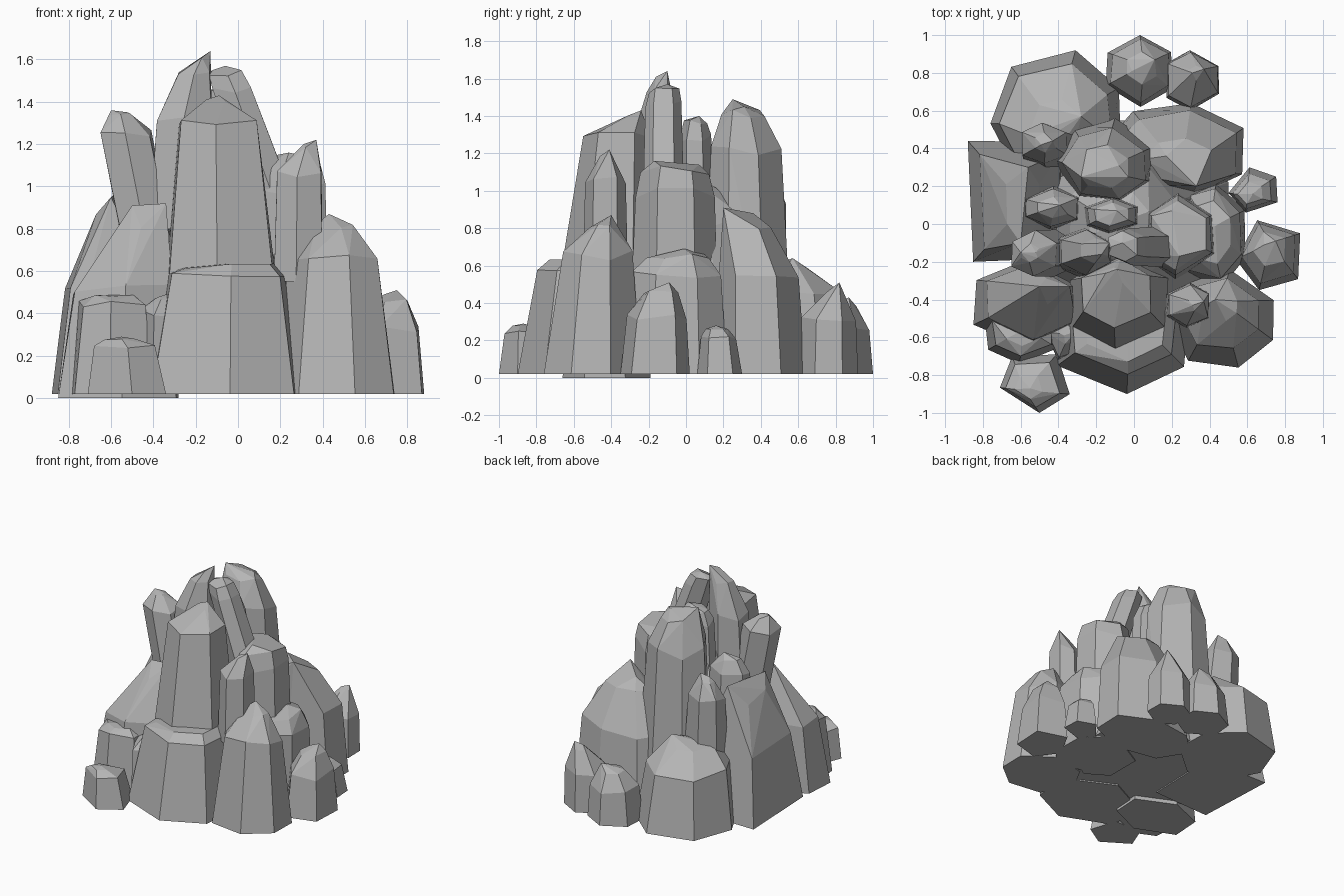
import bpy
import bmesh
import math
import random
from mathutils import Vector

cube = bpy.data.objects.get("Cube")
if cube:
    bpy.data.objects.remove(cube, do_unlink=True)

# Plain grey stone
stone = bpy.data.materials.new("grey_stone")
stone.use_nodes = True
stone.diffuse_color = (.46, .46, .46, 1)
stone.node_tree.nodes["Principled BSDF"].inputs["Base Color"].default_value = stone.diffuse_color
stone.node_tree.nodes["Principled BSDF"].inputs["Roughness"].default_value = .9

random.seed(7)


def outline(sides, turn):
    """Irregular polygon stretched to fill the square from -1 to 1."""
    points = []
    for i in range(sides):
        angle = math.tau * (i + turn + random.uniform(-.1, .1)) / sides
        points.append((math.cos(angle), math.sin(angle)))
    axes = []
    for values in zip(*points):
        low, high = min(values), max(values)
        axes.append([2 * (v - low) / (high - low) - 1 for v in values])
    return list(zip(*axes))


def rock(name, x, y, z, peak, shoulder=.75, taper=.75, tip=.3, sides=7, turn=.5,
         lean=(0, 0), ridge=(.03, .01, .02)):
    """Faceted boulder: a footprint drawn in toward a short, tilted ridge."""
    height = z[1] - z[0]
    apex = Vector((peak[0], peak[1], z[1]))
    cap = z[1] - height * (1 - shoulder) * .3
    rings = ((z[0], 1, 0), (z[0] + height * shoulder, taper, .035), (cap, tip, .025))
    bm = bmesh.new()
    bm.verts.new(apex + Vector((ridge[0], ridge[1], 0)))
    bm.verts.new(apex - Vector(ridge))
    for u, v in outline(sides, turn):
        foot = Vector(((x[0] + x[1] + u * (x[1] - x[0])) / 2,
                       (y[0] + y[1] + v * (y[1] - y[0])) / 2, 0))
        for level, scale, rough in rings:
            point = apex.lerp(foot, scale * (1 + random.uniform(-rough, rough)))
            point.z = level + height * random.uniform(-rough, rough)
            point.z = min(point.z, z[1])
            rise = (point.z - z[0]) / height
            point.x += lean[0] * (1 - rise)
            point.y += lean[1] * (1 - rise)
            bm.verts.new(point)
    hull = bmesh.ops.convex_hull(bm, input=bm.verts[:])
    spare = {g for g in hull["geom_interior"] + hull["geom_unused"]
             if isinstance(g, bmesh.types.BMVert)}
    bmesh.ops.delete(bm, geom=list(spare), context="VERTS")
    bmesh.ops.dissolve_limit(bm, angle_limit=math.radians(6),
                             verts=bm.verts[:], edges=bm.edges[:])
    bmesh.ops.recalc_face_normals(bm, faces=bm.faces[:])
    mesh = bpy.data.meshes.new(name)
    bm.to_mesh(mesh)
    bm.free()
    mesh.materials.append(stone)
    bpy.context.collection.objects.link(bpy.data.objects.new(name, mesh))


# Hidden core that closes the gaps
rock("inner_core", x=(-.55, .5), y=(-.55, .55), z=(.03, 1.1), peak=(-.1, 0), taper=.55, sides=8)

# Front: wide apron, tall buttress above it, and the spur at its side
rock("front_apron", x=(-.42, .29), y=(-.9, -.28), z=(.02, .64), peak=(-.02, -.47),
     shoulder=.9, taper=.78, tip=.6, sides=6)
rock("apron_wedge", x=(-.47, -.28), y=(-.72, -.45), z=(.02, .5), peak=(-.34, -.58),
     shoulder=.8, taper=.9, tip=.4, sides=5)
rock("front_buttress", x=(-.34, .18), y=(-.67, -.15), z=(.56, 1.43), peak=(-.12, -.25),
     shoulder=.84, taper=.7, tip=.2, sides=6)
rock("front_spur", x=(.17, .4), y=(-.55, -.31), z=(.55, 1.22), peak=(.34, -.42),
     shoulder=.75, taper=.9, sides=6)

# Front corners
rock("front_right_boulder", x=(.16, .74), y=(-.76, -.24), z=(.02, .87), peak=(.46, -.41),
     shoulder=.75, taper=.73, tip=.3, sides=7, ridge=(-.03, .01, .04))
rock("front_left_boulder", x=(-.85, -.28), y=(-.66, -.19), z=(0, .92), peak=(-.42, -.33),
     shoulder=.55, taper=.84, tip=.3, sides=6, ridge=(.08, 0, .01))
rock("front_left_step", x=(-.79, -.4), y=(-.74, -.4), z=(.02, .49), peak=(-.58, -.55),
     shoulder=.9, taper=.8, tip=.5, sides=6)
rock("front_left_stone", x=(-.71, -.34), y=(-1, -.69), z=(.02, .29), peak=(-.58, -.88),
     shoulder=.82, taper=.78, tip=.4, sides=5, turn=.75)

# Left and back walls
rock("left_wall", x=(-.88, -.35), y=(-.2, .44), z=(.02, .98), peak=(-.58, .1),
     shoulder=.55, taper=.8, tip=.33, sides=4, ridge=(.02, .2, .03))
rock("back_left_boulder", x=(-.76, -.07), y=(.2, .92), z=(.02, .64), peak=(-.42, .52),
     shoulder=.7, taper=.85, tip=.35, sides=7, ridge=(.14, .05, .05))
rock("back_right_boulder", x=(-.17, .58), y=(.14, .64), z=(.02, .91), peak=(.25, .28),
     shoulder=.58, taper=.88, tip=.48, sides=7, ridge=(.08, -.08, .03))
rock("right_wall", x=(.05, .44), y=(-.31, .18), z=(.02, 1.16), peak=(.22, -.05),
     shoulder=.85, taper=.86, tip=.75, sides=6, ridge=(.02, -.12, .02))
rock("right_ledge", x=(.2, .59), y=(-.33, .22), z=(.02, .69), peak=(.4, -.02),
     shoulder=.8, taper=.88, tip=.6, sides=7)

# Tall spires around the summit
rock("back_spire", x=(-.43, .12), y=(.1, .56), z=(.3, 1.49), peak=(-.18, .28),
     shoulder=.76, taper=.8, tip=.5, sides=7, ridge=(-.1, -.03, .04))
rock("summit_spire", x=(-.42, -.12), y=(-.29, -.02), z=(.8, 1.64), peak=(-.15, -.13),
     shoulder=.6, taper=.88, tip=.5, sides=6, ridge=(.02, .03, .03))
rock("summit_block", x=(-.17, .04), y=(-.23, -.01), z=(.95, 1.57), peak=(-.09, -.11),
     shoulder=.82, taper=.87, tip=.75, sides=6, lean=(.22, 0))
rock("summit_shard", x=(-.27, .03), y=(-.06, .15), z=(.8, 1.4), peak=(-.12, .06),
     shoulder=.8, taper=.85, tip=.6, sides=6)
rock("inner_left_shard", x=(-.6, -.28), y=(-.03, .2), z=(.6, 1.12), peak=(-.42, .09),
     taper=.85, tip=.5, sides=6)
rock("left_pillar", x=(-.67, -.43), y=(-.28, -.03), z=(.7, 1.36), peak=(-.56, -.15),
     shoulder=.84, taper=1, tip=.4, sides=6, lean=(.13, 0), ridge=(-.04, 0, .01))
rock("back_left_pillar", x=(-.63, -.35), y=(.31, .57), z=(.45, 1.1), peak=(-.46, .43),
     taper=.85, tip=.4, sides=6, lean=(.04, -.04))

# Small stones around the foot
rock("right_stone", x=(.54, .88), y=(-.35, .02), z=(.02, .51), peak=(.72, -.1),
     shoulder=.62, taper=.86, tip=.5, sides=5)
rock("right_pebble", x=(.5, .76), y=(.06, .3), z=(.02, .28), peak=(.6, .15),
     taper=.8, tip=.5, sides=5)
rock("back_stone", x=(-.15, .2), y=(.62, 1), z=(.02, .43), peak=(.05, .84),
     shoulder=.6, taper=.88, tip=.45, sides=6, ridge=(.06, .03, .03))
rock("back_right_stone", x=(.17, .45), y=(.6, .92), z=(.02, .51), peak=(.34, .81),
     shoulder=.6, taper=.92, tip=.25, sides=6)
